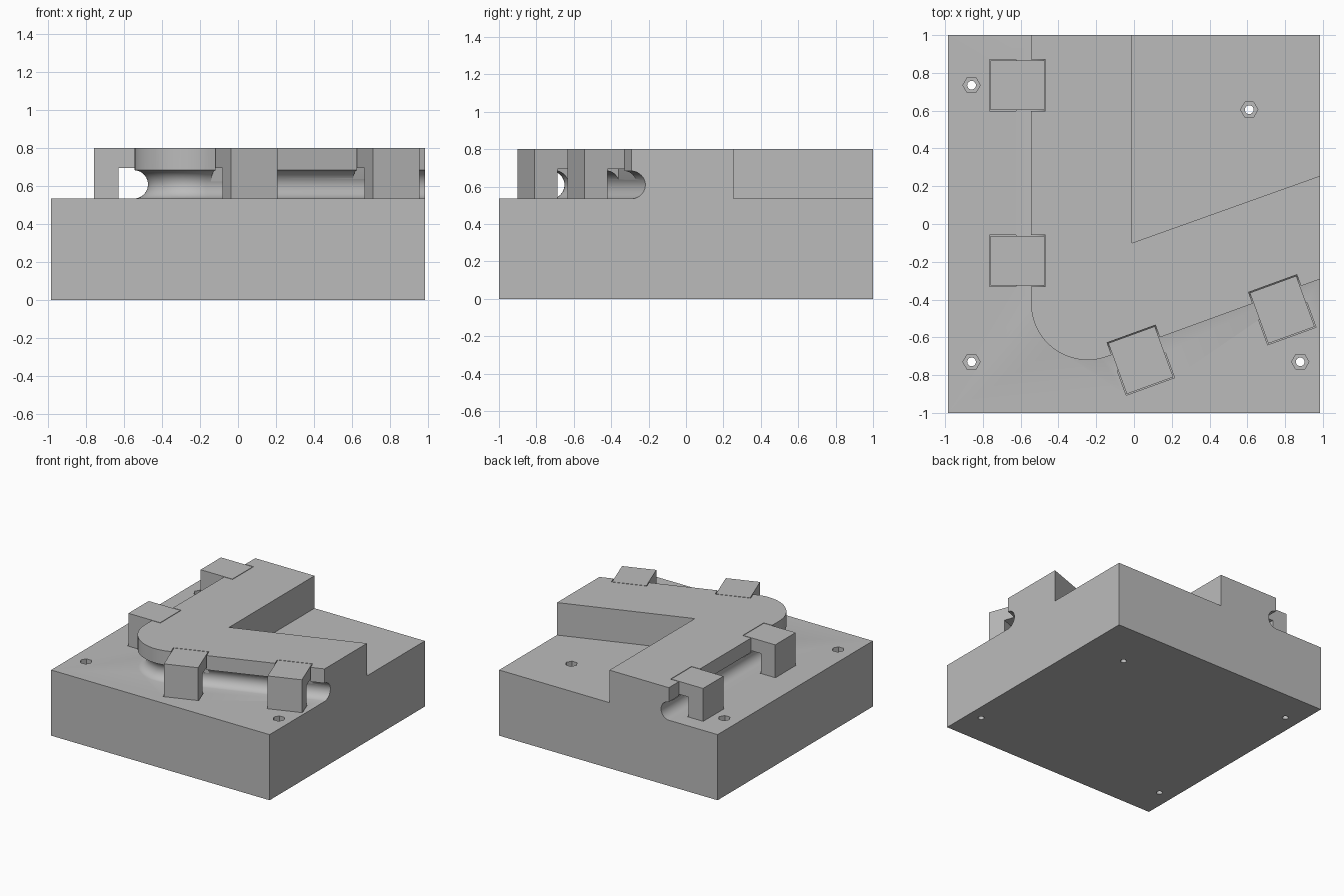
import bpy
import bmesh
from math import cos, sin, radians, pi
from mathutils import Matrix, Vector

if "Cube" in bpy.data.objects:
    bpy.data.objects.remove(bpy.data.objects["Cube"], do_unlink=True)

grey = bpy.data.materials.new("plain grey")
grey.use_nodes = True
grey.diffuse_color = (0.5, 0.5, 0.5, 1)
grey.node_tree.nodes["Principled BSDF"].inputs["Base Color"].default_value = (0.5, 0.5, 0.5, 1)

DECK, TOP = 0.535, 0.80      # deck height, ridge height
HALF_X, SLOPE = 0.985, radians(20)
WALL_X, BEND_R = -0.545, 0.30
BEND = Vector((WALL_X + BEND_R, -0.42))


def add_prism(name, points, direction, matrix=Matrix()):
    """Extrude a closed outline along a direction."""
    bm = bmesh.new()
    face = bm.faces.new([bm.verts.new(p) for p in points])
    new = bmesh.ops.extrude_face_region(bm, geom=[face])["geom"]
    bmesh.ops.translate(bm, vec=direction, verts=[v for v in new if isinstance(v, bmesh.types.BMVert)])
    bmesh.ops.recalc_face_normals(bm, faces=bm.faces)
    bm.transform(matrix)
    mesh = bpy.data.meshes.new(name)
    bm.to_mesh(mesh)
    bm.free()
    mesh.materials.append(grey)
    obj = bpy.data.objects.new(name, mesh)
    bpy.context.collection.objects.link(obj)
    return obj


def add_box(name, x, y, z, matrix=Matrix()):
    outline = [(x[0], y[0], z[0]), (x[1], y[0], z[0]), (x[1], y[1], z[0]), (x[0], y[1], z[0])]
    return add_prism(name, outline, (0, 0, z[1] - z[0]), matrix)


def add_column(name, centre, radius, sides, z):
    ring = [(centre[0] + radius * cos(2 * pi * i / sides),
             centre[1] + radius * sin(2 * pi * i / sides), z[0]) for i in range(sides)]
    return add_prism(name, ring, (0, 0, z[1] - z[0]))


def combine(target, other, operation):
    """Apply a boolean and remove the helper."""
    other.hide_render = True
    mod = target.modifiers.new("boolean", "BOOLEAN")
    mod.operation, mod.solver, mod.object = operation, "EXACT", other
    bpy.context.view_layer.objects.active = target
    bpy.ops.object.modifier_apply(modifier=mod.name)
    bpy.data.objects.remove(other, do_unlink=True)


def wall_path(radius, overrun):
    """Outer wall line: straight, bend, then sloping straight."""
    path = [Vector((BEND.x - radius, 1 + overrun))]
    steps = 32
    for i in range(steps + 1):
        a = pi + (pi / 2 + SLOPE) * i / steps
        path.append(BEND + radius * Vector((cos(a), sin(a))))
    end_x = HALF_X + overrun
    last = path[-1]
    path.append(Vector((end_x, last.y + (end_x - last.x) * math_tan)))
    return path


math_tan = sin(SLOPE) / cos(SLOPE)

# Angled ridge
inner = [Vector((HALF_X, 0.255)), Vector((-0.01, -0.10)), Vector((-0.01, 1))]
ridge = add_prism("ridge", [(p.x, p.y, DECK) for p in wall_path(BEND_R, 0) + inner],
                  (0, 0, TOP - DECK))

# Round groove swept along the foot of the wall
groove_r, sides = 0.075, 40
path = wall_path(BEND_R + 0.005, 0.2)
bm = bmesh.new()
rings = []
for i, p in enumerate(path):
    t = (path[min(i + 1, len(path) - 1)] - path[max(i - 1, 0)]).normalized()
    if i <= 1:
        t = Vector((0, -1))
    if i >= len(path) - 2:
        t = Vector((cos(SLOPE), sin(SLOPE)))
    side = Vector((-t.y, t.x))
    ring = []
    for k in range(sides):
        a = 2 * pi * k / sides
        q = p + side * groove_r * cos(a)
        ring.append(bm.verts.new((q.x, q.y, DECK + groove_r - 0.001 + groove_r * sin(a))))
    rings.append(ring)
for a, b in zip(rings, rings[1:]):
    for k in range(sides):
        n = (k + 1) % sides
        bm.faces.new((a[k], a[n], b[n], b[k]))
bm.faces.new(rings[0])
bm.faces.new(rings[-1])
bmesh.ops.recalc_face_normals(bm, faces=bm.faces)
mesh = bpy.data.meshes.new("groove_cutter")
bm.to_mesh(mesh)
bm.free()
mesh.materials.append(grey)
groove = bpy.data.objects.new("groove_cutter", mesh)
bpy.context.collection.objects.link(groove)
combine(ridge, groove, "DIFFERENCE")

# Base block joined with the ridge
base = add_box("base_block", (-HALF_X, HALF_X), (-1, 1), (0, DECK))
combine(base, ridge, "UNION")

# Screw holes with hexagonal nut pockets
for spot in [(-0.86, 0.735), (-0.86, -0.73), (0.61, 0.605), (0.88, -0.73)]:
    combine(base, add_column("screw_hole_cutter", spot, 0.023, 24, (-0.1, 0.7)), "DIFFERENCE")
    combine(base, add_column("nut_pocket_cutter", spot, 0.046, 6, (DECK - 0.08, 0.7)), "DIFFERENCE")

# Clips: post set in a pocket, arm resting in a slot of the ridge (local x points outward)
REACH, WIDTH, POST_IN, ARM_Z, GAP = 0.148, 0.136, 0.0125, 0.695, 0.005
POCKET_Z = DECK - 0.10
clips = [("back_clip", (-0.617, 0.735), 180), ("middle_clip", (-0.617, -0.195), 180),
         ("bend_clip", (0.036, -0.721), -70), ("end_clip", (0.785, -0.454), -70)]
for name, (cx, cy), angle in clips:
    place = Matrix.Translation((cx, cy, 0)) @ Matrix.Rotation(radians(angle), 4, "Z")
    combine(base, add_box("slot_cutter", (-REACH, 0), (-WIDTH, WIDTH), (0.625, 0.9), place), "DIFFERENCE")
    combine(base, add_box("pocket_cutter", (POST_IN - GAP, REACH), (-WIDTH, WIDTH),
                          (POCKET_Z, 0.6), place), "DIFFERENCE")
    r, w = REACH - GAP, WIDTH - GAP
    outline = [(-r, ARM_Z), (POST_IN, ARM_Z), (POST_IN, POCKET_Z),
               (r, POCKET_Z), (r, TOP), (-r, TOP)]
    add_prism(name, [(x, -w, z) for x, z in outline], (0, 2 * w, 0), place)

# Smooth the groove and bend, keeping edges sharp
bpy.ops.object.select_all(action="DESELECT")
base.select_set(True)
bpy.context.view_layer.objects.active = base
bpy.ops.object.shade_smooth_by_angle(angle=radians(30))
